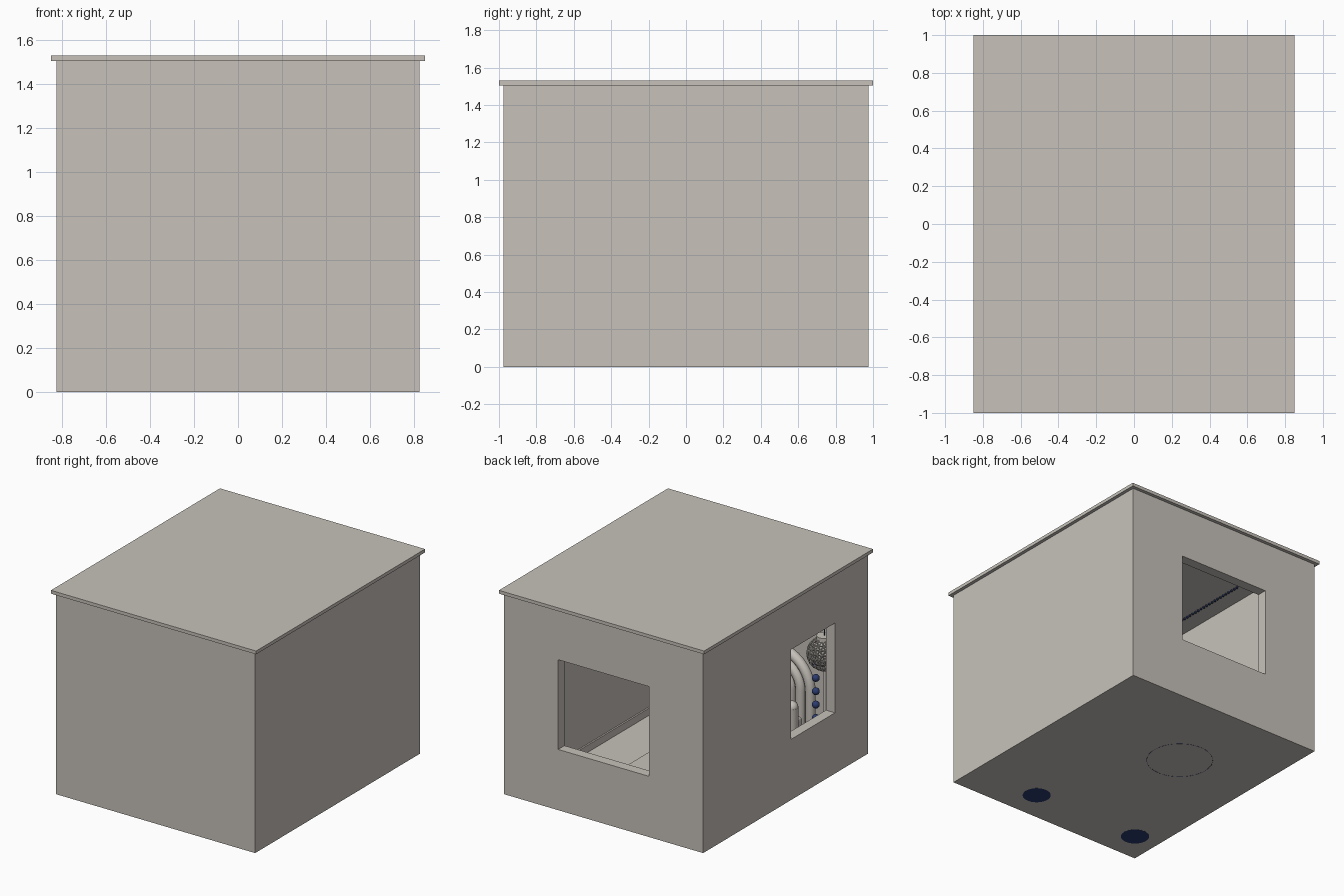
import bpy
import math

cube = bpy.data.objects.get("Cube")
if cube:
    bpy.data.objects.remove(cube, do_unlink=True)


def material(name, rgb):
    m = bpy.data.materials.new(name)
    m.use_nodes = True
    m.diffuse_color = (*rgb, 1)
    m.node_tree.nodes["Principled BSDF"].inputs["Base Color"].default_value = (*rgb, 1)
    return m


STONE = material("warm grey", (0.57, 0.535, 0.49))
NAVY = material("navy blue", (0.025, 0.045, 0.16))


def finish(name, mat, smooth=False):
    ob = bpy.context.object
    ob.name = name
    ob.data.materials.append(mat)
    if smooth:
        bpy.ops.object.shade_smooth_by_angle()
    return ob


def box(name, low, high, mat=STONE):
    centre = [(a + b) / 2 for a, b in zip(low, high)]
    bpy.ops.mesh.primitive_cube_add(size=1, location=centre)
    ob = bpy.context.object
    ob.scale = [b - a for a, b in zip(low, high)]
    bpy.ops.object.transform_apply(location=False, rotation=False, scale=True)
    return finish(name, mat)


def cylinder(name, x, y, low, high, radius, mat, fill="NGON"):
    bpy.ops.mesh.primitive_cylinder_add(vertices=40, radius=radius, depth=high - low,
                                        end_fill_type=fill, location=(x, y, (low + high) / 2))
    return finish(name, mat, True)


def ball(name, place, radius, mat):
    bpy.ops.mesh.primitive_uv_sphere_add(segments=16, ring_count=10, radius=radius, location=place)
    return finish(name, mat, True)


def cut(target, low, high):
    cutter = box("window_cutter", low, high)
    cutter.hide_render = True
    mod = target.modifiers.new("opening", "BOOLEAN")
    mod.operation = "DIFFERENCE"
    mod.solver = "EXACT"
    mod.object = cutter
    bpy.context.view_layer.objects.active = target
    bpy.ops.object.modifier_apply(modifier=mod.name)
    bpy.data.objects.remove(cutter, do_unlink=True)


# Room shell with a back window and a side window
X, Y, TOP, WALL = 0.825, 0.975, 1.505, 0.075
walls = box("walls", (-X, -Y, 0), (X, Y, TOP))
cut(walls, (-X + WALL, -Y + WALL, 0.006), (X - WALL, Y - WALL, TOP + 0.1))
cut(walls, (-0.377, Y - 0.2, 0.455), (0.377, Y + 0.1, 1.127))
cut(walls, (-X - 0.1, -0.585, 0.455), (-X + 0.2, -0.065, 1.127))
box("roof", (-0.85, -1, TOP), (0.85, 1, 1.53))

# Skirting boards and rug
IX, IY = X - WALL, Y - WALL
for side, sign in (("left", 1), ("right", -1)):
    xs = sorted((sign * IX, sign * (IX - 0.012)))
    ys = sorted((sign * IY, sign * (IY - 0.012)))
    box(side + "_skirting", (xs[0], -IY, 0.006), (xs[1], IY, 0.06))
    box("end_skirting", (-IX, ys[0], 0.006), (IX, ys[1], 0.06))
box("rug", (-0.73, -0.45, 0.006), (0.39, 0.7, 0.014))

# Round table with a cloth reaching the floor
CX = -0.185
cylinder("table_cloth", CX, 0.275, 0.007, 0.29, 0.235, NAVY)
cylinder("table_top", CX, 0.275, 0.28, 0.305, 0.245, NAVY)
bpy.ops.mesh.primitive_torus_add(location=(CX, 0.275, 0.001), major_radius=0.23,
                                 minor_radius=0.0018, major_segments=48, minor_segments=6)
finish("cloth_hem", NAVY, True)


# Arched seat back made of nested rounded frames
def arch(name, radius, thickness, y):
    curve = bpy.data.curves.new(name, "CURVE")
    curve.dimensions = "3D"
    curve.bevel_depth = thickness
    curve.bevel_resolution = 4
    curve.use_fill_caps = True
    line = curve.splines.new("POLY")
    steps = 24
    path = [(CX + radius, y, 0.01)]
    for i in range(steps + 1):
        a = math.pi * i / steps
        path.append((CX + radius * math.cos(a), y, 0.42 + radius * math.sin(a)))
    path.append((CX - radius, y, 0.01))
    line.points.add(len(path) - 1)
    for point, co in zip(line.points, path):
        point.co = (*co, 1)
    ob = bpy.data.objects.new(name, curve)
    bpy.context.collection.objects.link(ob)
    curve.materials.append(STONE)


for number, radius in enumerate((0.265, 0.195, 0.125)):
    arch("seat_back_arch_%d" % (number + 1), radius, 0.036, -0.83 + 0.015 * number)
bpy.ops.mesh.primitive_cylinder_add(vertices=48, radius=0.26, depth=0.04,
                                    location=(CX, -0.85, 0.42), rotation=(math.pi / 2, 0, 0))
finish("seat_back_panel", STONE, True)
seat = box("seat", (CX - 0.22, -0.86, 0.01), (CX + 0.22, -0.55, 0.24))
bevel = seat.modifiers.new("soft edge", "BEVEL")
bevel.width = 0.03
bevel.segments = 4
for sign in (-1, 1):
    x = CX + sign * 0.23
    cylinder("arm_post", x, -0.66, 0.01, 0.36, 0.045, STONE)
    ball("arm_cap", (x, -0.66, 0.36), 0.045, STONE)

# A pair of woven globe lamps with beads, each over a round foot
for x in (-0.63, 0.265):
    y = -0.74
    cylinder("lamp_foot", x, y, -0.0005, 0.03, 0.098, NAVY)
    cylinder("lamp_pole", x, y, 0.02, 0.68, 0.012, STONE)
    bpy.ops.mesh.primitive_ico_sphere_add(subdivisions=3, radius=0.12, location=(x, y, 0.79))
    globe = finish("woven_globe", STONE)
    weave = globe.modifiers.new("weave", "WIREFRAME")
    weave.thickness = 0.009
    ball("globe_core", (x, y, 0.79), 0.1, STONE)
    cylinder("globe_cap", x, y, 0.9, 0.925, 0.055, STONE)
    cylinder("lamp_cord", x, y, 0.92, TOP, 0.004, NAVY)
    for i in range(5):
        ball("lamp_bead", (x + 0.03, y + 0.06, 0.32 + 0.1 * i), 0.027, NAVY)
    cylinder("bead_dish", x + 0.03, y + 0.06, 0.26, 0.29, 0.045, NAVY)

# Row of small beads under the ceiling
for i in range(50):
    bpy.ops.mesh.primitive_ico_sphere_add(subdivisions=1, radius=0.01,
                                          location=(-0.61, -0.75 + 0.03 * i, TOP - 0.008))
    finish("ceiling_bead", NAVY)
